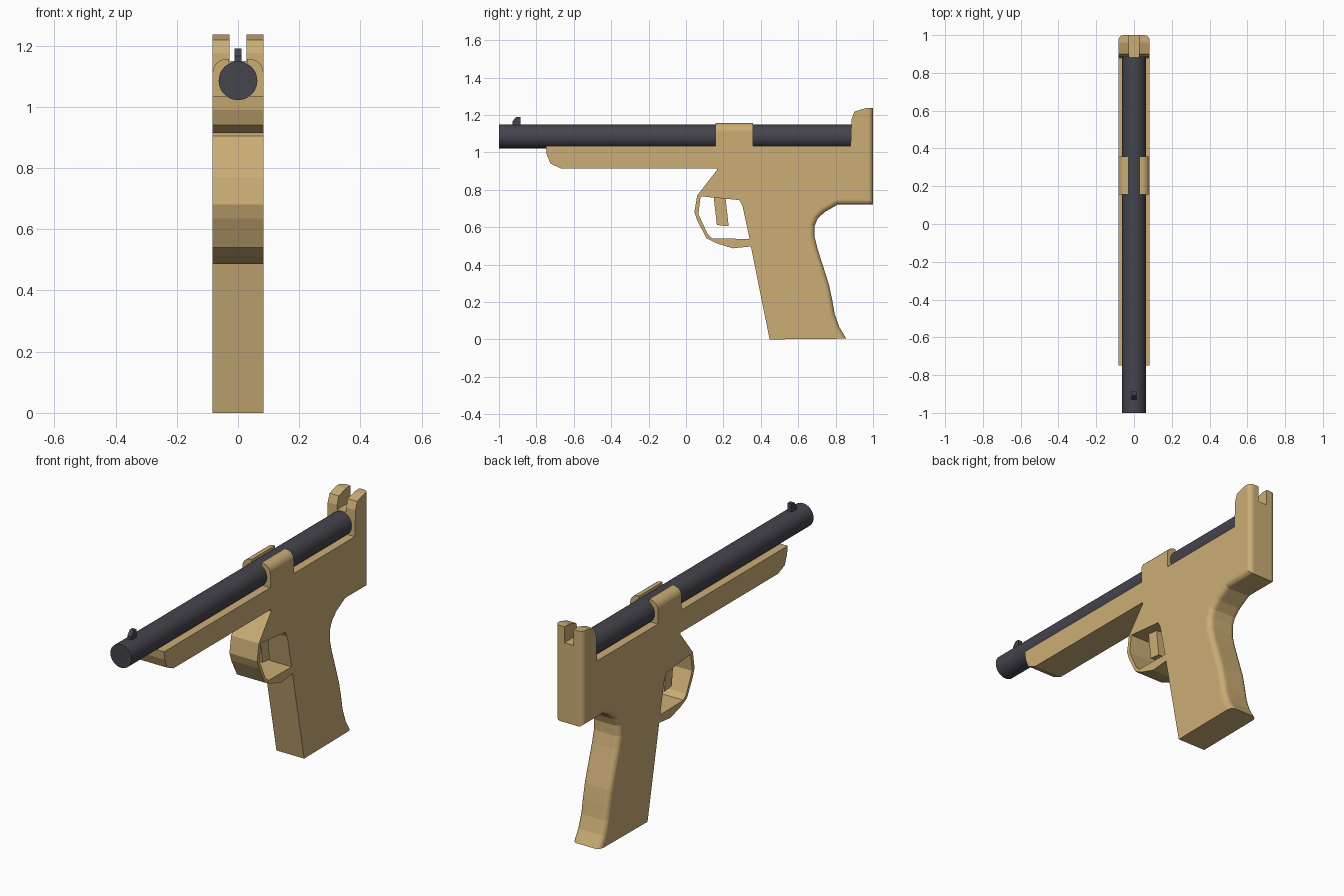
import bpy, bmesh, math
from mathutils import Vector

if "Cube" in bpy.data.objects:
    bpy.data.objects.remove(bpy.data.objects["Cube"])


def material(name, rgb):
    m = bpy.data.materials.new(name)
    m.diffuse_color = (*rgb, 1)
    m.use_nodes = True
    m.node_tree.nodes["Principled BSDF"].inputs["Base Color"].default_value = m.diffuse_color
    return m


WOOD = material("tan_wood", (0.60, 0.42, 0.18))
STEEL = material("dark_steel", (0.06, 0.058, 0.076))
HALF = 0.083


def add_object(name, bm, mat):
    bmesh.ops.recalc_face_normals(bm, faces=bm.faces)
    mesh = bpy.data.meshes.new(name)
    bm.to_mesh(mesh)
    bm.free()
    ob = bpy.data.objects.new(name, mesh)
    mesh.materials.append(mat)
    bpy.context.collection.objects.link(ob)
    return ob


def prism(points, a, b, axis="X"):
    """Extrude a closed profile from a to b along X (points are y,z) or Y (points are x,z)."""
    bm = bmesh.new()
    place = (lambda p, t: (t, *p)) if axis == "X" else (lambda p, t: (p[0], t, p[1]))
    near = [bm.verts.new(place(p, a)) for p in points]
    far = [bm.verts.new(place(p, b)) for p in points]
    bm.faces.new(near)
    bm.faces.new(far[::-1])
    n = len(points)
    for i in range(n):
        j = (i + 1) % n
        bm.faces.new((near[i], far[i], far[j], near[j]))
    return bm, near, far


# Stock and grip: side profile with a rounded rear outline
front = [(0.88, 1.035), (-0.75, 1.035), (-0.745, 0.99), (-0.725, 0.94), (-0.67, 0.915),
         (0.165, 0.915), (0.165, 0.905), (0.06, 0.77), (0.078, 0.765), (0.285, 0.745),
         (0.302, 0.715), (0.34, 0.537), (0.347, 0.497), (0.447, 0.0)]
rear = [(0.857, 0.004), (0.82, 0.065), (0.795, 0.135), (0.782, 0.21), (0.765, 0.29),
        (0.732, 0.395), (0.703, 0.485), (0.687, 0.55), (0.687, 0.605), (0.703, 0.645),
        (0.74, 0.68), (0.81, 0.72), (1.0, 0.72), (1.0, 1.236)]
crown = [(0.96, 1.236), (0.90, 1.218), (0.885, 1.175)]
bm, near, far = prism(front + rear + crown, -HALF, HALF)
first = len(front)
edges = [bm.edges.get((side[i], side[i + 1]))
         for side in (near, far) for i in range(first, first + len(rear) - 1)]
bmesh.ops.recalc_face_normals(bm, faces=bm.faces)
bmesh.ops.bevel(bm, geom=edges, offset=0.028, segments=4, profile=0.5, affect="EDGES")
stock = add_object("stock_and_grip", bm, WOOD)

# Rear sight notch
bm, _, _ = prism([(0.8, 1.15), (1.1, 1.15), (1.1, 1.4), (0.8, 1.4)], -0.027, 0.027)
cutter = add_object("notch_cutter", bm, WOOD)
cutter.hide_render = True
mod = stock.modifiers.new("notch", "BOOLEAN")
mod.operation, mod.solver, mod.object = "DIFFERENCE", "EXACT", cutter
bpy.context.view_layer.objects.active = stock
bpy.ops.object.modifier_apply(modifier="notch")
bpy.data.objects.remove(cutter)

# Trigger guard loop
outer = [(0.06, 0.77), (0.045, 0.68), (0.06, 0.635), (0.11, 0.54), (0.16, 0.515),
         (0.25, 0.487), (0.347, 0.497)]
inner = [(0.34, 0.537), (0.14, 0.54), (0.115, 0.565), (0.066, 0.67), (0.078, 0.765)]
add_object("trigger_guard", prism(outer + inner, -HALF, HALF)[0], WOOD)

# Trigger
add_object("trigger", prism([(0.147, 0.77), (0.165, 0.612), (0.228, 0.605), (0.21, 0.77)],
                            -0.03, 0.03)[0], WOOD)

# Barrel clamp: two mirrored jaws with rounded shoulders
r = 0.045
arc = [(HALF - r + r * math.cos(t), 1.156 - r + r * math.sin(t))
       for t in (math.radians(15 * k) for k in range(7))]
jaw = [(0.03, 1.03), (HALF, 1.03)] + arc + [(0.03, 1.156)]
for side, label in ((1, "right"), (-1, "left")):
    add_object("clamp_jaw_" + label,
               prism([(side * x, z) for x, z in jaw], 0.157, 0.358, "Y")[0], WOOD)

# Barrel
bpy.ops.mesh.primitive_cylinder_add(vertices=48, radius=0.063, depth=1.9,
                                    location=(0, -0.05, 1.085), rotation=(math.pi / 2, 0, 0))
barrel = bpy.context.object
barrel.name = "barrel"
barrel.data.materials.append(STEEL)
bpy.ops.object.shade_smooth_by_angle()

# Front sight
add_object("front_sight", prism([(-0.928, 1.13), (-0.928, 1.165), (-0.908, 1.19),
                                 (-0.885, 1.19), (-0.885, 1.13)], -0.012, 0.012)[0], STEEL)
